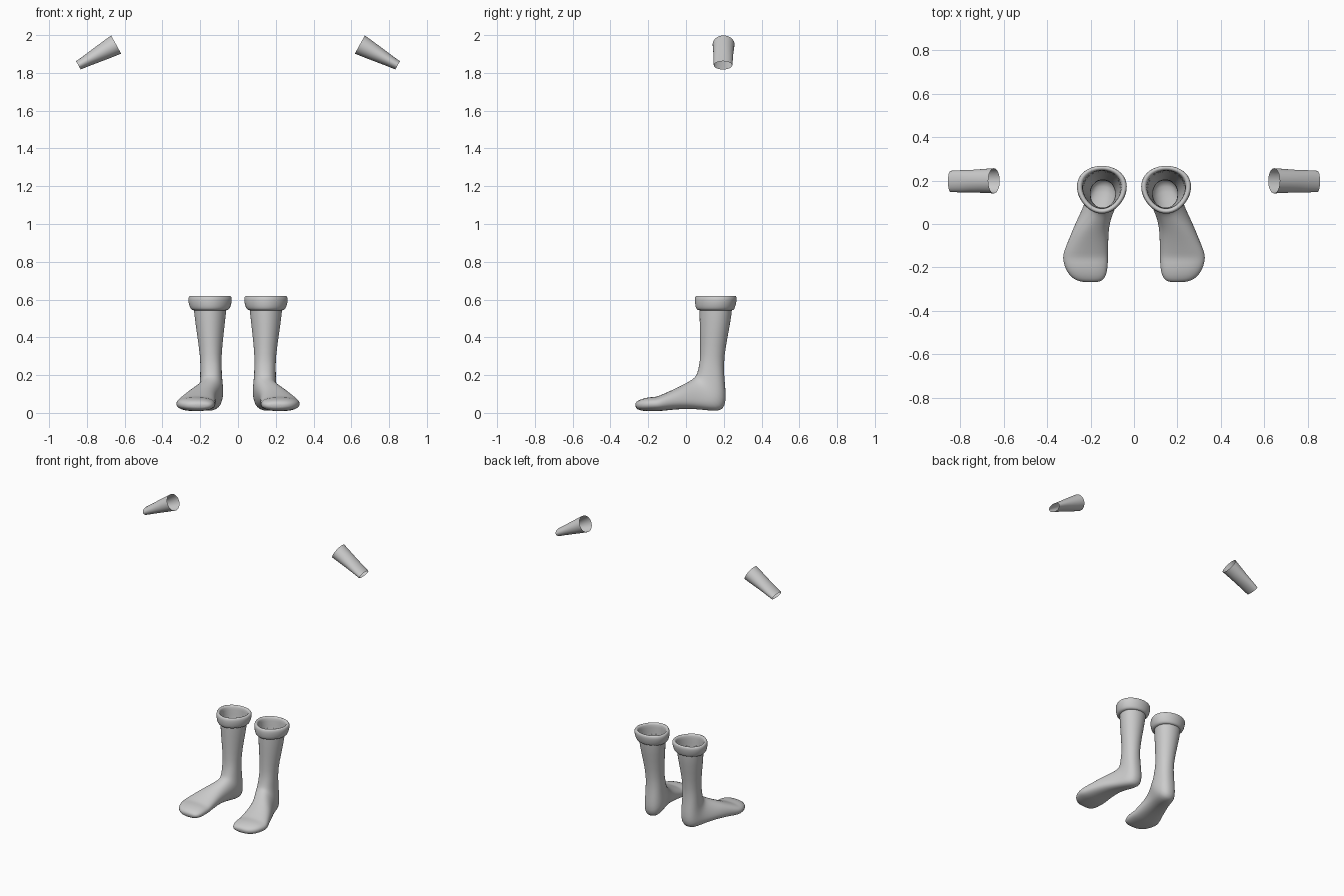
import bpy, bmesh
from math import sin, cos, pi, copysign


def loft(name, rings, cap_first=False, levels=0):
    """Skin a list of closed rings, mirror it across x and shade it smooth."""
    bm = bmesh.new()
    loops = [[bm.verts.new(p) for p in ring] for ring in rings]
    n = len(loops[0])
    for a, b in zip(loops, loops[1:]):
        for i in range(n):
            j = (i + 1) % n
            bm.faces.new((a[i], a[j], b[j], b[i]))
    if cap_first:
        bm.faces.new(loops[0][::-1])
    bmesh.ops.recalc_face_normals(bm, faces=bm.faces)
    for f in bm.faces:
        f.smooth = True
    me = bpy.data.meshes.new(name)
    bm.to_mesh(me)
    bm.free()
    ob = bpy.data.objects.new(name, me)
    bpy.context.collection.objects.link(ob)
    mirror = ob.modifiers.new("mirror", 'MIRROR')
    mirror.use_mirror_merge = False
    if levels:
        sub = ob.modifiers.new("smooth", 'SUBSURF')
        sub.levels = sub.render_levels = levels
    return ob


def boot_ring(fy, fz, by, bz, xc, hw, k=0.0, e=1.0, n=24):
    """Ring from a front/top point to a back/bottom point; k narrows the front, e squares it."""
    pts = []
    for i in range(n):
        t = 2 * pi * i / n
        a, b = (copysign(abs(v) ** e, v) for v in (cos(t), sin(t)))
        s = (1 + a) / 2
        pts.append((xc + hw * b * (1 - k * a), by + (fy - by) * s, bz + (fz - bz) * s))
    return pts


# Boots: toe, instep, heel, leg, then the rim rolling out into a cuff
foot = [
    (-.269, .045, -.267, .030, .200, .030),
    (-.264, .060, -.258, .018, .205, .062),
    (-.237, .074, -.232, .010, .214, .088),
    (-.195, .084, -.190, .009, .221, .101),
    (-.160, .084, -.150, .009, .224, .105),
    (-.138, .093, -.120, .011, .222, .103),
    (-.090, .113, -.060, .018, .210, .092),
    (-.040, .137, .020, .022, .195, .080),
    (.000, .158, .090, .016, .173, .072),
    (.030, .175, .150, .009, .155, .070),
    (.045, .188, .198, .014, .145, .068),
    (.055, .200, .213, .065, .142, .063),
    (.063, .225, .209, .130, .142, .059),
    (.071, .260, .202, .200, .143, .057),
]
leg = [
    (.075, .300, .200, .290, .144, .056, .02),
    (.074, .420, .224, .420, .147, .071, .06),
    (.070, .530, .245, .530, .148, .086, .10),
    (.072, .600, .246, .600, .148, .088, .13),
    (.068, .616, .250, .616, .148, .092, .14),
    (.057, .622, .261, .622, .148, .104, .14),
    (.046, .614, .271, .614, .148, .116, .14),
    (.046, .585, .268, .585, .148, .115, .13),
    (.050, .557, .260, .557, .148, .107, .12),
    (.058, .545, .254, .545, .148, .098, .11),
    (.072, .543, .243, .543, .148, .085, .10),
]
rings = [boot_ring(*r, e=.85) for r in foot] + [boot_ring(*r) for r in leg]
loft("boots", rings, cap_first=True, levels=1)


# Wristbands: open tapered tubes, flattened towards the hand
def band_ring(t, half_h, half_y, n=32):
    cx, cz = .645 + .200 * t, 1.95 - .11 * t
    return [(cx + .482 * half_h * cos(a), .199 - .003 * t + half_y * sin(a),
             cz + .876 * half_h * cos(a))
            for a in (2 * pi * i / n for i in range(n))]


loft("wristbands", [band_ring(0, .055, .058), band_ring(.25, .048, .055),
                    band_ring(.5, .040, .052), band_ring(.75, .032, .051),
                    band_ring(1, .025, .049)])
